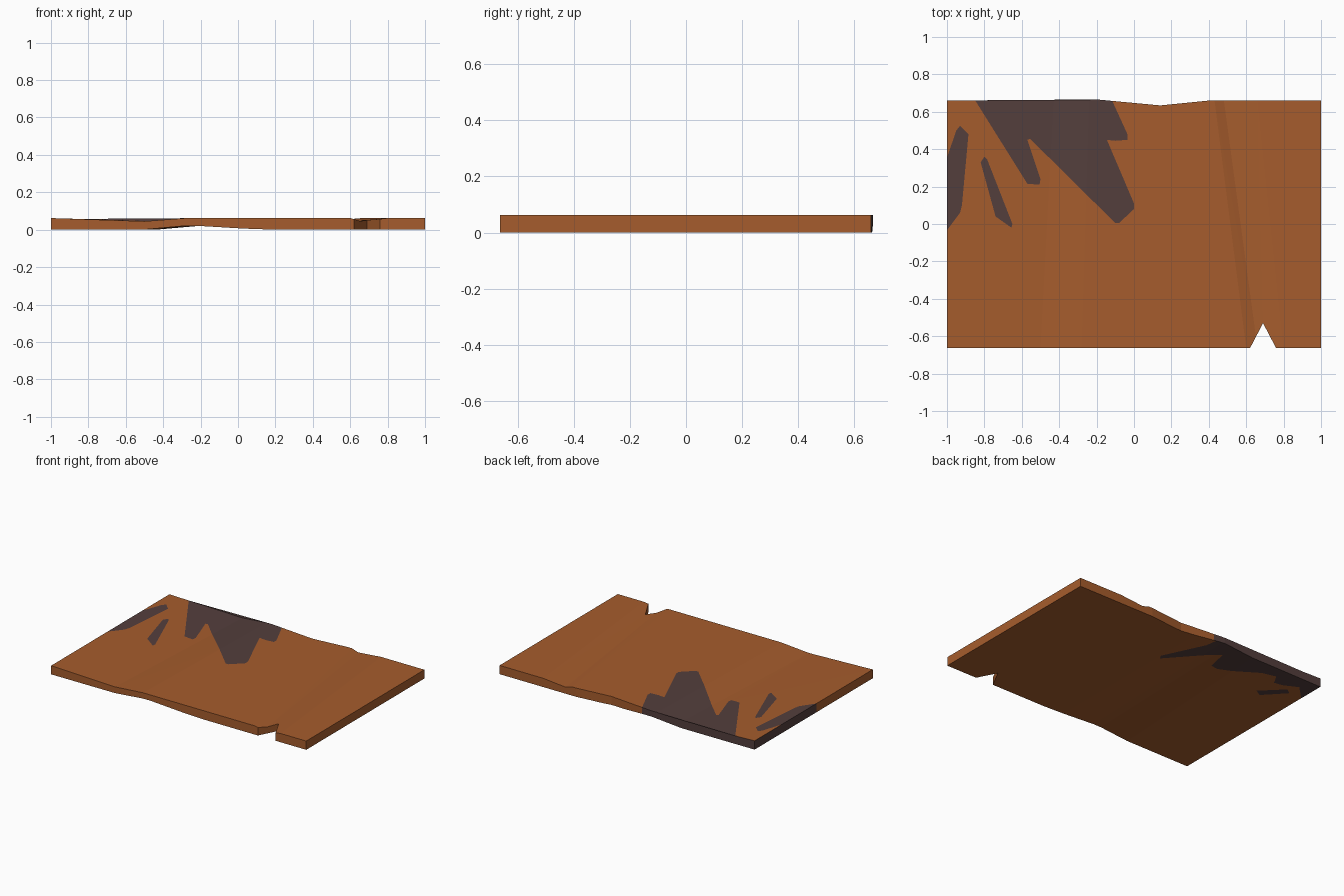
import bpy, bmesh
from mathutils import Vector
from mathutils.geometry import delaunay_2d_cdt

if "Cube" in bpy.data.objects:
    bpy.data.objects.remove(bpy.data.objects["Cube"])

# Board outline seen from above, with the notch in the front edge
OUTLINE = [(-1, -.664), (.62, -.664), (.69, -.53), (.76, -.664), (1, -.664),
           (1, .66), (.4, .66), (.14, .634), (-.2, .666), (-1, .66)]

# Stains on the upper face (they may run past the edge)
TOP_STAINS = [
    [(-.88, .71), (-.57, .215), (-.505, .21), (-.50, .24), (-.57, .45),
     (-.555, .455), (-.10, .005), (-.08, .005), (0, .08), (0, .11),
     (-.145, .45), (-.10, .445), (-.035, .45), (-.035, .48), (-.14, .71)],
    [(-1.05, -.10), (-.93, .06), (-.92, .10), (-.885, .48), (-.93, .525), (-.95, .50), (-1.05, .21)],
    [(-.82, .33), (-.80, .36), (-.785, .345), (-.65, 0), (-.655, -.02), (-.74, .04)],
]
# Stains on the underside
BOTTOM_STAINS = [
    [(-.14, .71), (-.12, .58), (.03, .30), (.01, .27), (-.28, .545), (-.31, .40),
     (-.36, .40), (-.60, .555), (-.70, .58), (-.74, .51), (-.80, .52), (-.90, .57),
     (-1.05, .42), (-1.05, .71)],
    [(-.72, .36), (-.77, .33), (-.90, .47), (-.86, .50)],
]

# Fold lines: (x at front, x at back, top height, bottom height)
FOLDS = [(-1, -1, .062, 0), (-.50, -.43, .045, .001), (-.28, -.24, .062, .021),
         (-.22, -.18, .062, .021), (.03, .03, .062, .006), (.20, .20, .062, 0),
         (.60, .43, .062, 0), (.66, .48, .046, 0), (.80, .66, .062, 0), (1, 1, .062, 0)]
Y = .664


def height(x, y, k):
    """Height of the top (k=2) or bottom (k=3) between fold lines."""
    t = (y + Y) / (2 * Y)
    pts = [(f[0] + (f[1] - f[0]) * t, f[k]) for f in FOLDS]
    for (x0, z0), (x1, z1) in zip(pts, pts[1:]):
        if x <= x1 + 1e-6:
            return z0 + (z1 - z0) * (x - x0) / (x1 - x0)
    return pts[-1][1]


def inside(p, poly):
    hit = False
    for (x0, y0), (x1, y1) in zip(poly, poly[1:] + poly[:1]):
        if (y0 > p[1]) != (y1 > p[1]) and p[0] < x0 + (x1 - x0) * (p[1] - y0) / (y1 - y0):
            hit = not hit
    return hit


def material(name, color):
    m = bpy.data.materials.new(name)
    m.diffuse_color = (*color, 1)
    m.use_nodes = True
    m.node_tree.nodes["Principled BSDF"].inputs["Base Color"].default_value = m.diffuse_color
    return m


# Plan layout cut along outline, stains and folds
pts, edges = [], []
for loop in [OUTLINE] + TOP_STAINS + BOTTOM_STAINS:
    n = len(pts)
    pts += [Vector(p) for p in loop]
    edges += [(n + i, n + (i + 1) % len(loop)) for i in range(len(loop))]
for f in FOLDS[1:-1]:
    n = len(pts)
    pts += [Vector((f[0], -Y)), Vector((f[1], Y))]
    edges.append((n, n + 1))
verts, _, tris, *_ = delaunay_2d_cdt(pts, edges, [], 0, 1e-5)

bm = bmesh.new()
top = [bm.verts.new((v.x, v.y, height(v.x, v.y, 2))) for v in verts]
bot = [bm.verts.new((v.x, v.y, height(v.x, v.y, 3))) for v in verts]
border = {}

# Upper and lower faces
for tri in tris:
    c = sum((verts[i] for i in tri), Vector((0, 0))) / len(tri)
    if not inside(c, OUTLINE):
        continue
    up = bm.faces.new([top[i] for i in tri])
    down = bm.faces.new([bot[i] for i in reversed(tri)])
    up.material_index = int(any(inside(c, s) for s in TOP_STAINS))
    down.material_index = int(any(inside(c, s) for s in BOTTOM_STAINS))
    for a, b in zip(tri, list(tri[1:]) + [tri[0]]):
        if (b, a) in border:
            del border[(b, a)]
        else:
            border[(a, b)] = True

# Edge walls, dark along the back left corner
for a, b in border:
    wall = bm.faces.new((top[b], top[a], bot[a], bot[b]))
    c = (verts[a] + verts[b]) / 2
    on_back, on_left = c.y > .6 and c.x < -.12, c.x < -.995 and c.y > -.04
    wall.material_index = int(on_back or on_left)

bmesh.ops.delete(bm, geom=[v for v in bm.verts if not v.link_faces], context='VERTS')
bmesh.ops.recalc_face_normals(bm, faces=bm.faces)
mesh = bpy.data.meshes.new("wooden_board")
bm.to_mesh(mesh)
bm.free()
mesh.materials.append(material("orange brown wood", (.38, .108, .026)))
mesh.materials.append(material("dark stain", (.088, .049, .046)))
bpy.context.collection.objects.link(bpy.data.objects.new("wooden_board", mesh))
